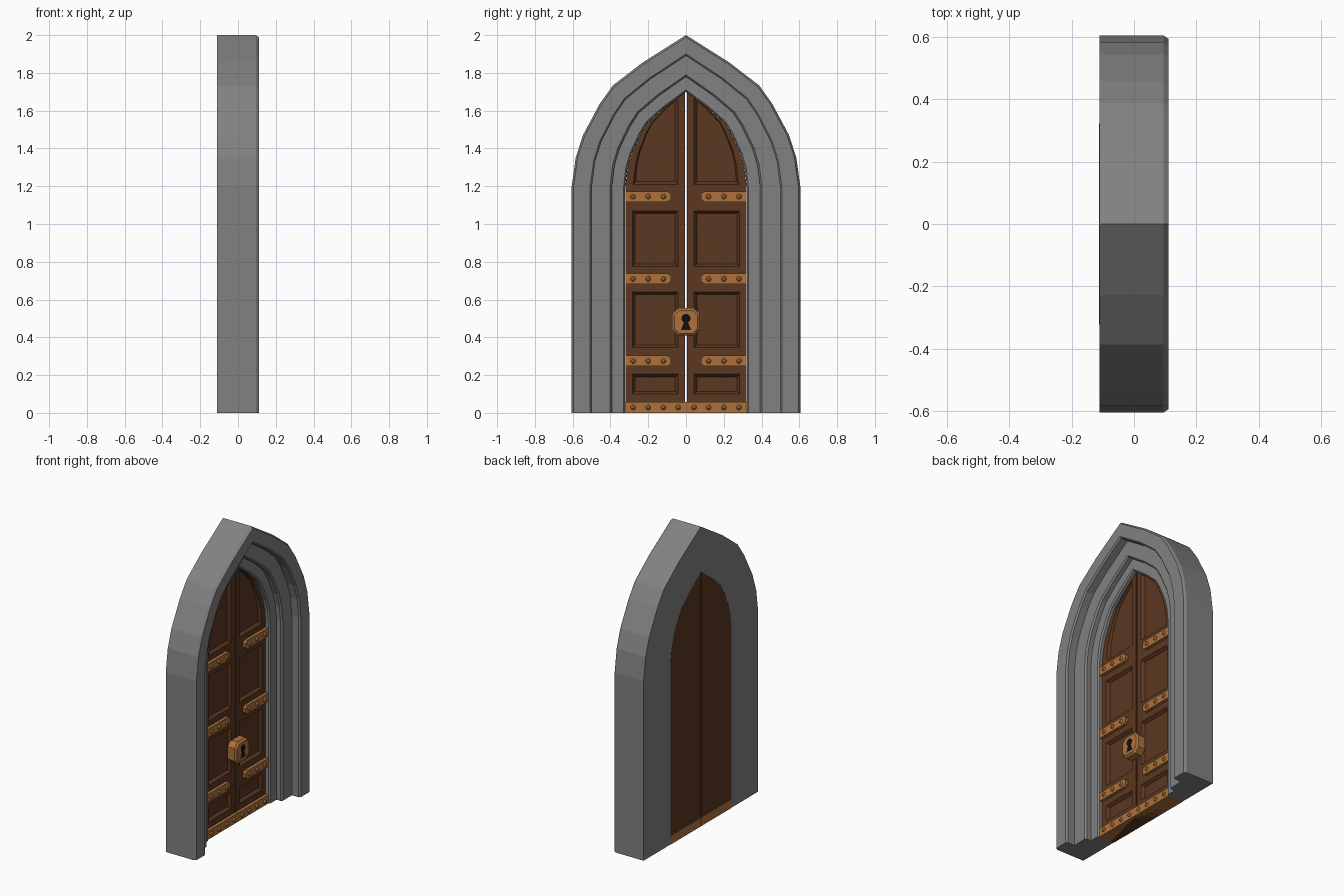
import bpy, bmesh
from math import cos, sin, pi

if "Cube" in bpy.data.objects:
    bpy.data.objects.remove(bpy.data.objects["Cube"])

SPRING = 1.2
# pointed arch, normalised: width factor, height factor
ARCH = [(1, 0), (.965, .19), (.9, .34), (.755, .545), (.64, .667), (.377, .82), (0, 1)]
X_DOOR, X_BACK, X_STRAP = -.02, -.11, .0


def material(name, col):
    m = bpy.data.materials.new(name)
    m.diffuse_color = (*col, 1)
    m.use_nodes = True
    m.node_tree.nodes["Principled BSDF"].inputs["Base Color"].default_value = m.diffuse_color
    return m


STONE = material("stone", (.22, .22, .22))
WOOD = material("wood", (.105, .038, .015))
BRONZE = material("bronze", (.42, .17, .045))
BLACK = material("black", (.005, .005, .005))


def finish(name, bm, mat, mirror=False):
    bmesh.ops.remove_doubles(bm, verts=bm.verts, dist=.0001)
    bmesh.ops.recalc_face_normals(bm, faces=bm.faces)
    me = bpy.data.meshes.new(name)
    bm.to_mesh(me)
    bm.free()
    me.materials.append(mat)
    ob = bpy.data.objects.new(name, me)
    bpy.context.collection.objects.link(ob)
    if mirror:
        md = ob.modifiers.new("mirror", 'MIRROR')
        md.use_axis = (False, True, False)
        md.use_mirror_merge = False
    return ob


def bridge(bm, a, b):
    n = len(a)
    for i in range(n):
        bm.faces.new((a[i], a[(i + 1) % n], b[(i + 1) % n], b[i]))


def loft(bm, loops):
    """Closed loops joined in order, capped at both ends."""
    vs = [[bm.verts.new(p) for p in lp] for lp in loops]
    for a, b in zip(vs, vs[1:]):
        bridge(bm, a, b)
    bm.faces.new(vs[0])
    bm.faces.new(vs[-1])


def at_x(x, pts):
    return [(x, y, z) for y, z in pts]


def arch(w, h, cut=0, base=SPRING):
    """Half arch from spring to apex, clipped at y = cut."""
    pts = [(w * u, base + h * v) for u, v in ARCH]
    (y0, z0), (y1, z1) = pts[-2:]
    pts[-1] = (cut, z0 + (z1 - z0) * (y0 - cut) / (y0 - y1))
    return pts


# stepped stone frame: cross-section (half width, apex height, x) swept round the arch
section = [(.605, 2, -.11), (.605, 2, .095), (.595, 1.988, .11), (.507, 1.9, .11), (.498, 1.89, .1),
           (.498, 1.89, .05), (.402, 1.79, .05), (.392, 1.78, .04), (.392, 1.78, .01),
           (.33, 1.71, .01), (.322, 1.7, .0), (.322, 1.7, -.11)]
stations = [(1, None)] + ARCH
stations += [(-u, v) for u, v in reversed(stations[:-1])]
bm = bmesh.new()
loft(bm, [[(x, w * u, 0 if v is None else SPRING + (a - SPRING) * v) for w, a, x in section]
          for u, v in stations])
finish("stone_frame", bm, STONE)

# door leaves with recessed panels
IN, OUT = .005, .321
PI, PO = .043, .284
top = arch(OUT, .5, IN)
cells = []
for z0, z1, p0, p1 in [(0, .275, .1, .205), (.275, .71, .345, .64), (.71, 1.145, .775, 1.07)]:
    cells.append(([(IN, z0), (OUT, z0), (OUT, z1), (IN, z1)],
                  [(PI, p0), (PO, p0), (PO, p1), (PI, p1)]))
cells.append(([(IN, 1.145), (OUT, 1.145)] + top,
              [(PI, 1.21), (.278, 1.21)] + arch(.277, .475, PI, 1.225)))
bm = bmesh.new()
for cell, panel in cells:
    cy = sum(p[0] for p in panel) / len(panel)
    cz = (min(p[1] for p in panel) + max(p[1] for p in panel)) / 2
    hy, hz = (PO - PI) / 2, max(p[1] for p in panel) - cz
    inner = [(cy + (y - cy) * (1 - .014 / hy), cz + (z - cz) * (1 - .014 / hz)) for y, z in panel]
    rings = [[bm.verts.new(p) for p in lp] for lp in
             (at_x(X_DOOR, cell), at_x(X_DOOR, panel), at_x(X_DOOR - .018, inner))]
    bridge(bm, rings[0], rings[1])
    bridge(bm, rings[1], rings[2])
    bm.faces.new(rings[2])
edge = ([(IN, 0), (OUT, 0), (OUT, .275), (OUT, .71), (OUT, 1.145)] + top
        + [(IN, 1.145), (IN, .71), (IN, .275)])
front = [bm.verts.new(p) for p in at_x(X_DOOR, edge)]
back = [bm.verts.new(p) for p in at_x(X_BACK, edge)]
bridge(bm, front, back)
bm.faces.new(back)
finish("door_leaves", bm, WOOD, True)

# hinge straps with clipped ends
bm = bmesh.new()
for z in (.275, .71, 1.145):
    a, b, c = .028, .014, .018
    pts = [(.32, z - a), (.08 + c, z - a), (.08, z - b), (.08, z + b), (.08 + c, z + a), (.32, z + a)]
    loft(bm, [at_x(X_DOOR - .005, pts), at_x(X_STRAP, pts)])
finish("hinge_straps", bm, BRONZE, True)

# kick plate wrapping the foot of the doors
bm = bmesh.new()
pts = [(.001, 0), (.322, 0), (.322, .058), (.001, .058)]
loft(bm, [at_x(-.112, pts), at_x(X_STRAP, pts)])
finish("kick_plates", bm, BRONZE, True)


def circle(y, z, r, n=8):
    return [(y + r * cos(2 * pi * (i + .5) / n), z + r * sin(2 * pi * (i + .5) / n)) for i in range(n)]


# rivets
bm = bmesh.new()
spots = [(y, z) for z in (.275, .71, 1.145) for y in (.12, .2, .28)]
spots += [(y, .029) for y in (.042, .12, .2, .28)]
for y, z in spots:
    loft(bm, [at_x(X_STRAP - .002, circle(y, z, .015)), at_x(X_STRAP + .005, circle(y, z, .013)),
              at_x(X_STRAP + .01, circle(y, z, .007))])
finish("rivets", bm, BRONZE, True)


# lock plate and keyhole
def octagon(s, c):
    return [(y, .482 + z) for y, z in [(s, -c), (s, c), (c, s), (-c, s), (-s, c), (-s, -c), (-c, -s), (c, -s)]]


bm = bmesh.new()
loft(bm, [at_x(X_DOOR - .005, octagon(.073, .042)), at_x(.025, octagon(.073, .042)),
          at_x(.037, octagon(.061, .036))])
finish("lock_plate", bm, BRONZE)

bm = bmesh.new()
hole = [(-.026, .44), (.026, .44), (.011, .48)]
hole += [(.024 * cos(t * pi / 180), .5 + .024 * sin(t * pi / 180)) for t in range(-40, 221, 26)]
hole += [(-.011, .48)]
loft(bm, [at_x(.03, hole), at_x(.038, hole)])
finish("keyhole", bm, BLACK)
